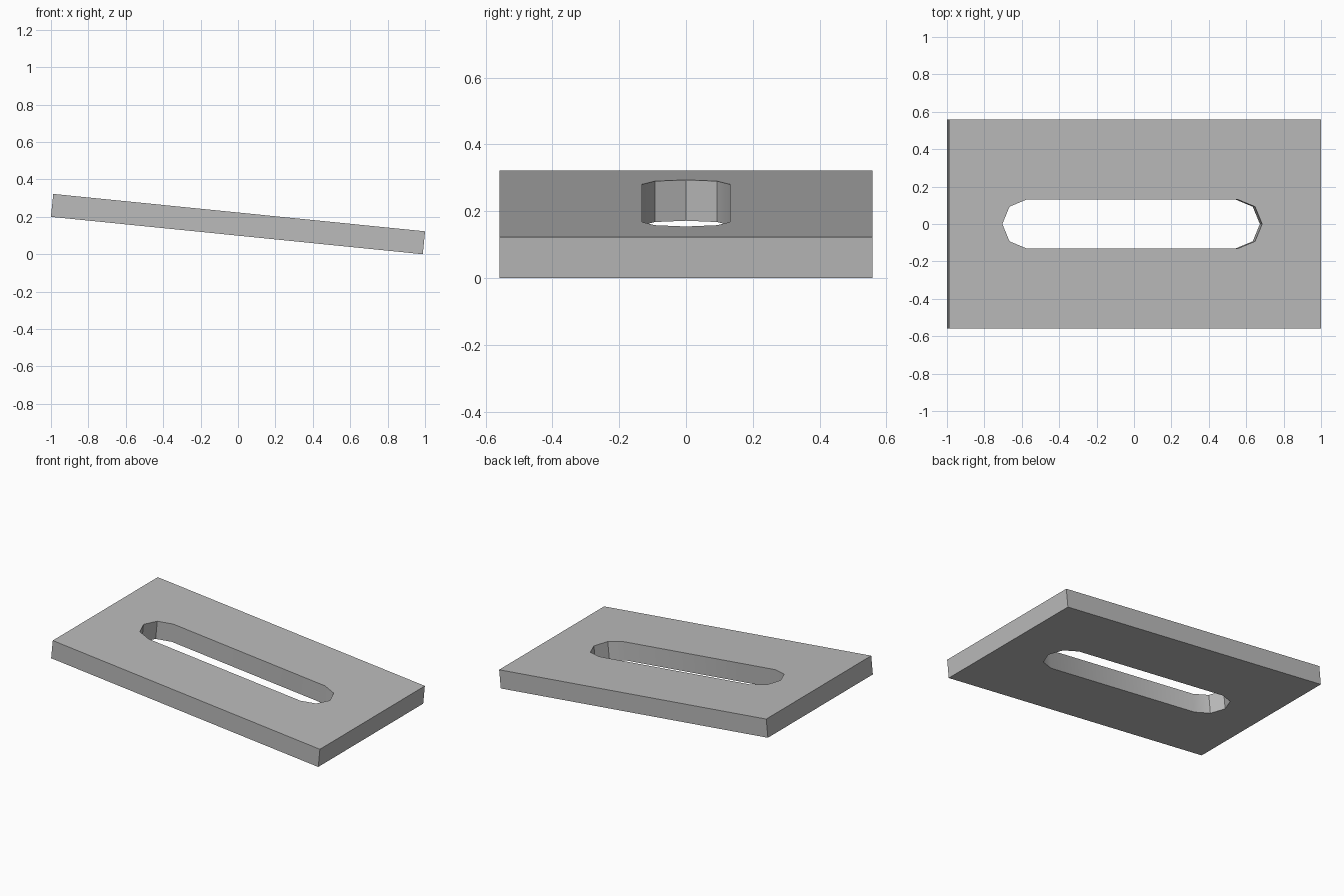
import bpy, bmesh, math
from mathutils import Matrix

cube = bpy.data.objects.get("Cube")
if cube:
    bpy.data.objects.remove(cube)

TILT = math.radians(5.74)
LENGTH, WIDTH, THICK = 1.998, 1.116, 0.123
SLOT_HALF, SLOT_RADIUS, SLOT_SHIFT = 0.567, 0.131, -0.0155

# Plain grey material
grey = bpy.data.materials.new("plain grey")
grey.use_nodes = True
colour = (0.5, 0.5, 0.5, 1)
grey.diffuse_color = colour
grey.node_tree.nodes["Principled BSDF"].inputs["Base Color"].default_value = colour


def loop_edges(bm, points):
    verts = [bm.verts.new((x, y, -THICK / 2)) for x, y in points]
    return [bm.edges.new((a, b)) for a, b in zip(verts, verts[1:] + verts[:1])]


# Rectangular outline and a slot outline with four-sided round ends
outer = [(sx * LENGTH / 2, sy * WIDTH / 2)
         for sx, sy in ((-1, -1), (1, -1), (1, 1), (-1, 1))]
slot = []
for side, start in ((1, -90), (-1, 90)):
    for i in range(5):
        a = math.radians(start + 45 * i)
        slot.append((SLOT_SHIFT + side * SLOT_HALF + SLOT_RADIUS * math.cos(a),
                     SLOT_RADIUS * math.sin(a)))

# Fill between the outlines, then raise to the plate thickness
bm = bmesh.new()
edges = loop_edges(bm, outer) + loop_edges(bm, slot)
bmesh.ops.triangle_fill(bm, edges=edges, use_beauty=True)
raised = bmesh.ops.extrude_face_region(bm, geom=bm.faces[:], use_keep_orig=True)
top = [v for v in raised["geom"] if isinstance(v, bmesh.types.BMVert)]
bmesh.ops.translate(bm, verts=top, vec=(0, 0, THICK))
bmesh.ops.recalc_face_normals(bm, faces=bm.faces[:])

# Tilt down towards +x and rest the low edge on the ground
bmesh.ops.transform(bm, matrix=Matrix.Rotation(TILT, 4, 'Y'), verts=bm.verts[:])
low = min(v.co.z for v in bm.verts)
bmesh.ops.translate(bm, verts=bm.verts[:], vec=(0, 0, -low))

mesh = bpy.data.meshes.new("slotted_plate")
bm.to_mesh(mesh)
bm.free()
mesh.materials.append(grey)
plate = bpy.data.objects.new("slotted_plate", mesh)
bpy.context.collection.objects.link(plate)

# Soften only the shallow bends inside the slot
bpy.ops.object.select_all(action='DESELECT')
plate.select_set(True)
bpy.context.view_layer.objects.active = plate
bpy.ops.object.shade_smooth_by_angle(angle=math.radians(30))
